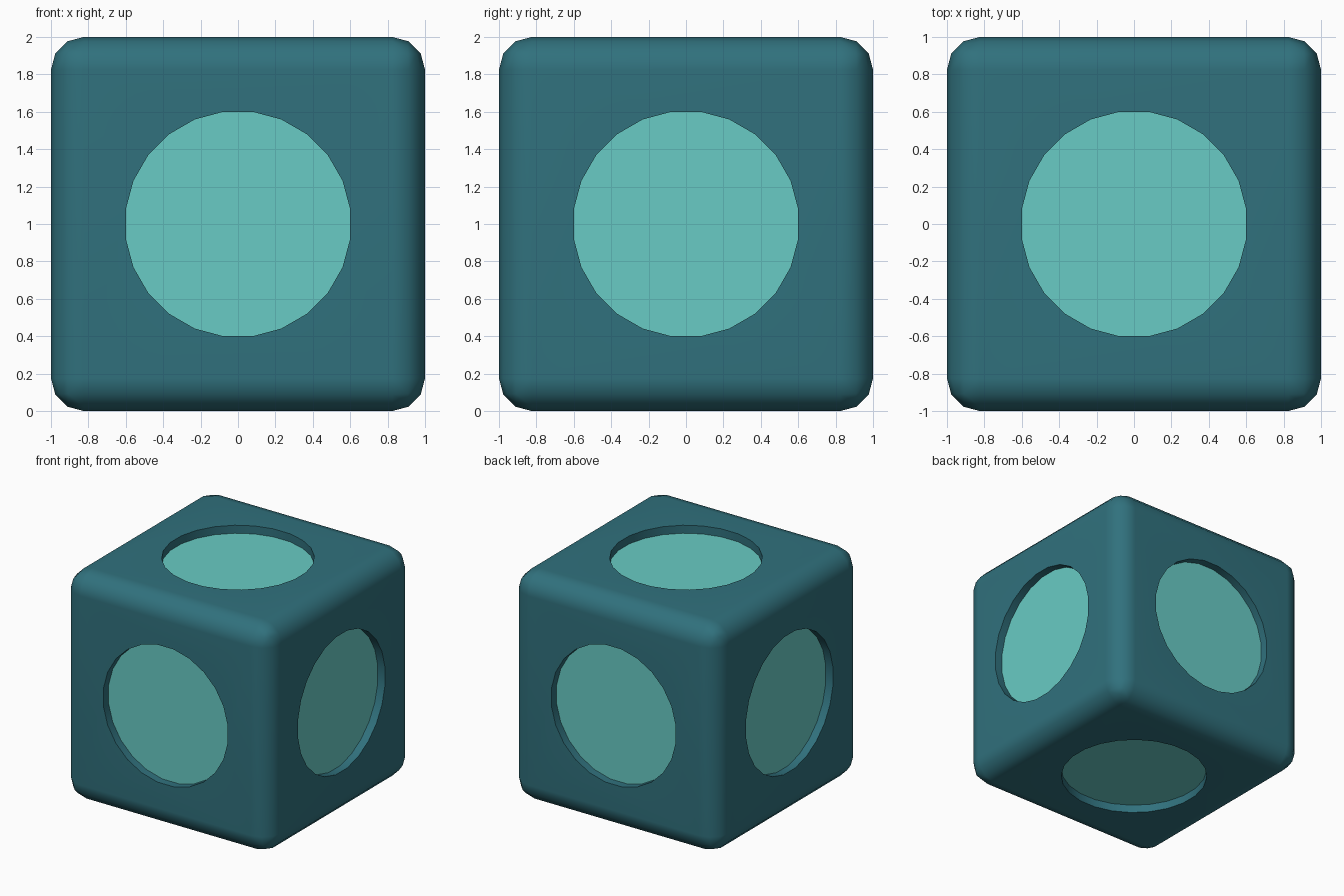
import bpy
import bmesh
from math import radians
from mathutils import Matrix, Vector

HALF = 1.0        # half the block's side
ROUND = 0.175     # edge rounding
RADIUS = 0.605    # recess radius, corner to centre
DEPTH = 0.07      # recess depth

old = bpy.data.objects.get("Cube")
if old:
    bpy.data.objects.remove(old, do_unlink=True)


def make_material(name, rgb):
    mat = bpy.data.materials.new(name)
    mat.use_nodes = True
    mat.diffuse_color = (*rgb, 1)
    mat.node_tree.nodes["Principled BSDF"].inputs["Base Color"].default_value = (*rgb, 1)
    return mat


def make_object(name, bm):
    mesh = bpy.data.meshes.new(name)
    bm.to_mesh(mesh)
    bm.free()
    obj = bpy.data.objects.new(name, mesh)
    bpy.context.collection.objects.link(obj)
    return obj


dark = make_material("dark teal", (0.030, 0.165, 0.205))
light = make_material("light aqua", (0.140, 0.600, 0.555))

# Rounded block
bm = bmesh.new()
bmesh.ops.create_cube(bm, size=2 * HALF)
bmesh.ops.bevel(bm, geom=bm.edges[:], offset=ROUND, segments=3,
                profile=0.5, affect='EDGES')
block = make_object("block", bm)
block.data.materials.append(dark)
block.data.materials.append(light)

# One 24-sided cutter per side of the block
bm = bmesh.new()
for axis in "XYZ":
    for sign in (-1, 1):
        normal = Vector([sign * (axis == a) for a in "XYZ"])
        turn = normal.to_track_quat('Z', 'Y').to_matrix().to_4x4()
        place = Matrix.Translation(normal * HALF)
        spin = Matrix.Rotation(radians(7.5), 4, 'Z')
        bmesh.ops.create_cone(bm, cap_ends=True, segments=24, radius1=RADIUS,
                              radius2=RADIUS, depth=2 * DEPTH,
                              matrix=place @ turn @ spin)
cutter = make_object("recess_cutter", bm)
cutter.hide_render = True

# Sink the round recesses
bpy.context.view_layer.objects.active = block
block.select_set(True)
cut = block.modifiers.new("recesses", 'BOOLEAN')
cut.operation = 'DIFFERENCE'
cut.solver = 'EXACT'
cut.object = cutter
bpy.ops.object.modifier_apply(modifier=cut.name)
bpy.data.objects.remove(cutter, do_unlink=True)

# Light floors: faces pointing straight out at the recess depth
for face in block.data.polygons:
    reach = face.center.dot(face.normal)
    straight = max(abs(n) for n in face.normal) > 0.999
    face.material_index = int(straight and abs(reach - (HALF - DEPTH)) < 0.005)

# Smooth rounding with crisp recess rims, flat sides
block.data.transform(Matrix.Translation((0, 0, HALF)))
bpy.ops.object.shade_smooth_by_angle(angle=radians(40))
weighted = block.modifiers.new("flat_sides", 'WEIGHTED_NORMAL')
weighted.keep_sharp = True
